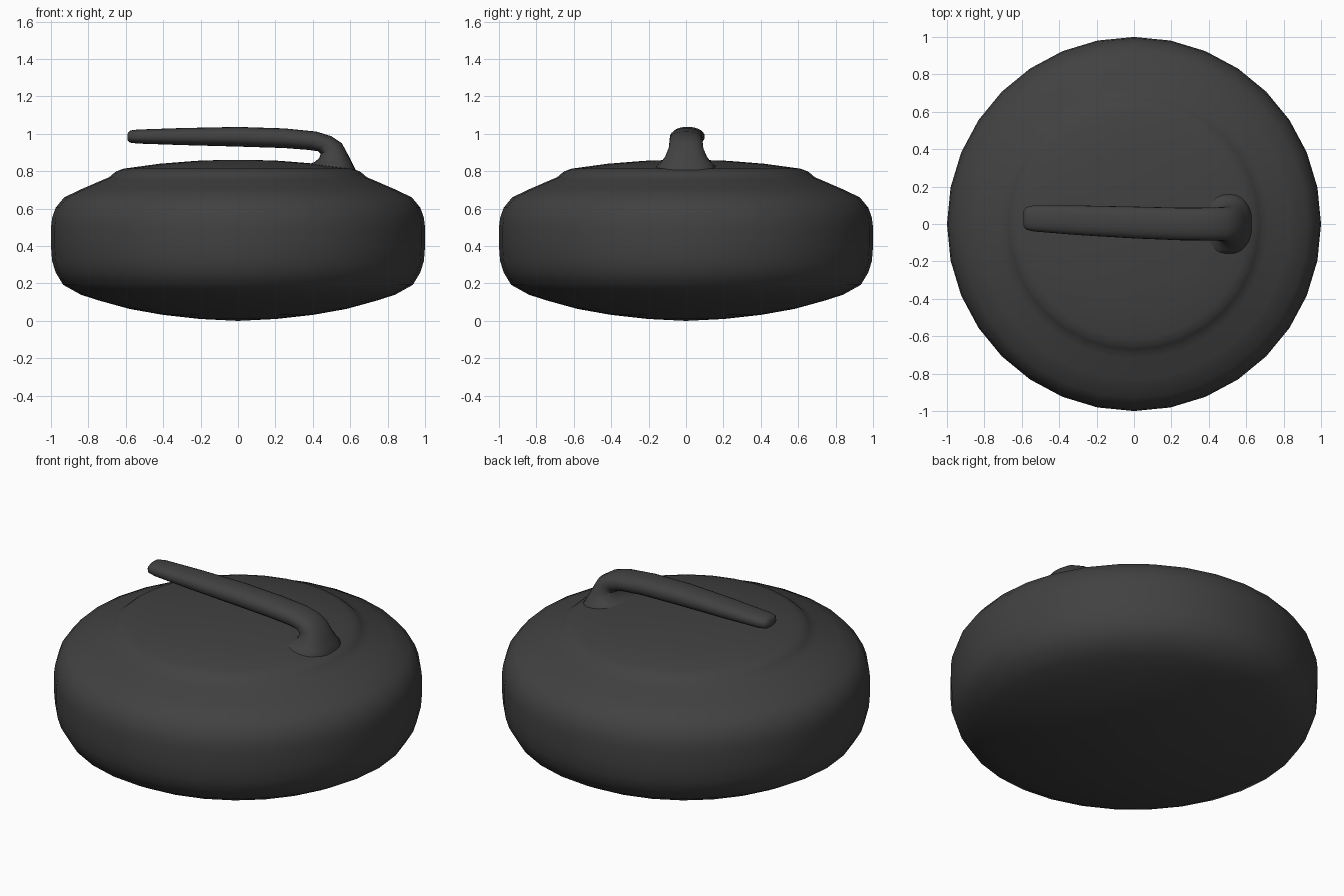
import bpy
import bmesh
from math import cos, sin, tau, radians, copysign

cube = bpy.data.objects.get("Cube")
if cube:
    bpy.data.objects.remove(cube, do_unlink=True)

SIDES = 32

charcoal = bpy.data.materials.new("charcoal")
charcoal.use_nodes = True
charcoal.diffuse_color = (0.053, 0.053, 0.053, 1)
charcoal.node_tree.nodes["Principled BSDF"].inputs["Base Color"].default_value = (0.053, 0.053, 0.053, 1)


def loft(name, rings, cap_start, cap_end):
    """Skin a list of equal-length point rings, closing the chosen ends."""
    bm = bmesh.new()
    loops = [[bm.verts.new(p) for p in ring] for ring in rings]
    for a, b in zip(loops, loops[1:]):
        n = len(a)
        for i in range(n):
            j = (i + 1) % n
            bm.faces.new((a[i], a[j], b[j], b[i]))
    if cap_start:
        bm.faces.new(loops[0])
    if cap_end:
        bm.faces.new(loops[-1])
    bmesh.ops.remove_doubles(bm, verts=bm.verts, dist=0.0005)
    bmesh.ops.recalc_face_normals(bm, faces=bm.faces)
    mesh = bpy.data.meshes.new(name)
    bm.to_mesh(mesh)
    bm.free()
    obj = bpy.data.objects.new(name, mesh)
    bpy.context.collection.objects.link(obj)
    mesh.materials.append(charcoal)
    bpy.ops.object.select_all(action='DESELECT')
    obj.select_set(True)
    bpy.context.view_layer.objects.active = obj
    bpy.ops.object.shade_smooth_by_angle(angle=radians(50))
    return obj


def turned(profile):
    """Rings of a lathe profile given as (radius, height)."""
    return [[(r * cos(tau * i / SIDES), r * sin(tau * i / SIDES), z)
             for i in range(SIDES)] for r, z in profile]


def handle_ring(low, high, y, width, n=24):
    """Rounded section between an inner and an outer point in the xz plane."""
    points = []
    for i in range(n):
        c, s = cos(tau * i / n), sin(tau * i / n)
        t = 0.5 + 0.5 * copysign(abs(s) ** 0.85, s)
        side = copysign(abs(c) ** 0.85, c)
        points.append((low[0] + (high[0] - low[0]) * t,
                       y + width * side,
                       low[1] + (high[1] - low[1]) * t))
    return points


# Heavy rounded stone body
loft("stone_body", turned([
    (0, 0), (0.2, 0.01), (0.4, 0.032), (0.58, 0.064), (0.74, 0.108),
    (0.84, 0.14), (0.935, 0.193), (0.975, 0.26), (0.994, 0.32), (1, 0.4),
    (1, 0.5), (0.994, 0.55), (0.975, 0.605), (0.93, 0.66), (0.84, 0.703),
]), False, False)

# Stepped shallow cap on top of the body
loft("top_cap", turned([
    (0.84, 0.703), (0.72, 0.755), (0.69, 0.767), (0.67, 0.785), (0.65, 0.8),
    (0.61, 0.814), (0.42, 0.84), (0.22, 0.856), (0.1, 0.86), (0, 0.861),
]), False, False)

# Gooseneck handle: inner point, outer point, sideways offset, half width
stations = [
    ((-0.592, 0.967), (-0.592, 1.0), 0.03, 0.04),
    ((-0.577, 0.953), (-0.577, 1.018), 0.03, 0.06),
    ((-0.535, 0.948), (-0.535, 1.023), 0.03, 0.07),
    ((-0.3, 0.94), (-0.3, 1.031), 0.02, 0.079),
    ((0, 0.932), (0, 1.037), 0.008, 0.085),
    ((0.25, 0.924), (0.25, 1.029), 0, 0.087),
    ((0.38, 0.914), (0.42, 1.012), 0, 0.088),
    ((0.427, 0.907), (0.5, 0.987), 0, 0.09),
    ((0.442, 0.892), (0.555, 0.95), 0, 0.093),
    ((0.434, 0.87), (0.59, 0.885), 0, 0.112),
    ((0.41, 0.85), (0.613, 0.84), 0, 0.137),
    ((0.367, 0.833), (0.635, 0.797), 0, 0.17),
    ((0.367, 0.78), (0.635, 0.76), 0, 0.17),
]
loft("handle", [handle_ring(*s) for s in stations], True, True)
